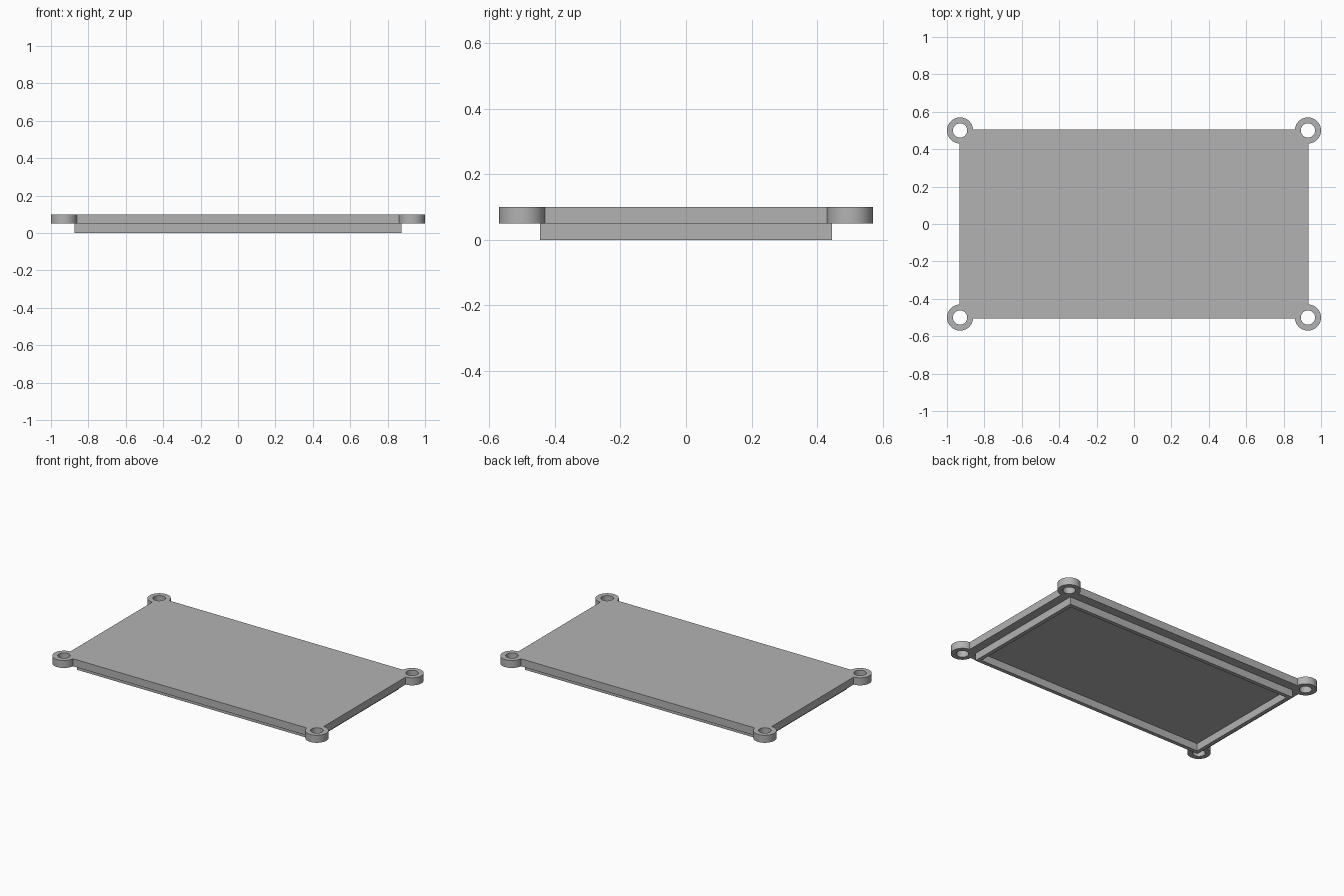
import bpy
import bmesh
from math import asin, acos, cos, sin, pi, radians

cube = bpy.data.objects.get("Cube")
if cube:
    bpy.data.objects.remove(cube, do_unlink=True)

grey = bpy.data.materials.new("plain grey")
grey.use_nodes = True
colour = (0.45, 0.45, 0.45, 1)
grey.diffuse_color = colour
grey.node_tree.nodes["Principled BSDF"].inputs["Base Color"].default_value = colour

PLATE_X, PLATE_Y = 0.932, 0.506      # half sizes of the plate
EAR_X, EAR_Y = 0.93, 0.5             # centres of the screw ears
EAR_R, HOLE_R = 0.07, 0.038
LIP_X, LIP_Y, LIP_WALL = 0.874, 0.445, 0.026
HALF = 0.05                          # height of each of the two layers
CORNERS = [(1, 1), (-1, 1), (-1, -1), (1, -1)]


def arc(cx, cy, r, start, end, steps):
    angles = [start + (end - start) * i / steps for i in range(steps + 1)]
    return [(cx + r * cos(a), cy + r * sin(a)) for a in angles]


def rectangle(hx, hy):
    return [(sx * hx, sy * hy) for sx, sy in CORNERS]


def extrude_outlines(name, outlines, z):
    """Fill closed outlines (inner ones become holes) and extrude them upward."""
    curve = bpy.data.curves.new(name, "CURVE")
    curve.dimensions = "2D"
    curve.fill_mode = "BOTH"
    curve.extrude = HALF / 2
    for points in outlines:
        spline = curve.splines.new("POLY")
        spline.points.add(len(points) - 1)
        for p, (x, y) in zip(spline.points, points):
            p.co = (x, y, 0, 1)
        spline.use_cyclic_u = True
    obj = bpy.data.objects.new(name, curve)
    bpy.context.collection.objects.link(obj)
    bpy.ops.object.select_all(action="DESELECT")
    obj.select_set(True)
    bpy.context.view_layer.objects.active = obj
    bpy.ops.object.convert(target="MESH")
    obj = bpy.context.object
    obj.name = name

    # weld the caps to the walls and raise the layer into place
    bm = bmesh.new()
    bm.from_mesh(obj.data)
    bmesh.ops.remove_doubles(bm, verts=bm.verts, dist=0.0001)
    bmesh.ops.recalc_face_normals(bm, faces=bm.faces)
    bmesh.ops.dissolve_limit(bm, angle_limit=radians(0.5),
                             verts=bm.verts, edges=bm.edges)
    bmesh.ops.translate(bm, verts=bm.verts, vec=(0, 0, z + HALF / 2))
    bm.to_mesh(obj.data)
    bm.free()
    obj.data.materials.clear()
    obj.data.materials.append(grey)
    bpy.ops.object.shade_smooth_by_angle(angle=radians(30))
    return obj


# cover plate: rectangle whose corners swell into round ears with screw holes
ear = arc(EAR_X, EAR_Y, EAR_R,
          -acos((PLATE_X - EAR_X) / EAR_R),
          pi - asin((PLATE_Y - EAR_Y) / EAR_R), 40)
outline, holes = [], []
for sx, sy in CORNERS:
    points = [(sx * x, sy * y) for x, y in ear]
    outline += points if sx * sy > 0 else points[::-1]
    holes.append(arc(sx * EAR_X, sy * EAR_Y, HOLE_R, 0, 2 * pi, 40)[:-1])
extrude_outlines("cover_plate", [outline] + holes, HALF)

# locating lip: thin rectangular wall under the plate
extrude_outlines("locating_lip", [
    rectangle(LIP_X, LIP_Y),
    rectangle(LIP_X - LIP_WALL, LIP_Y - LIP_WALL)], 0)
